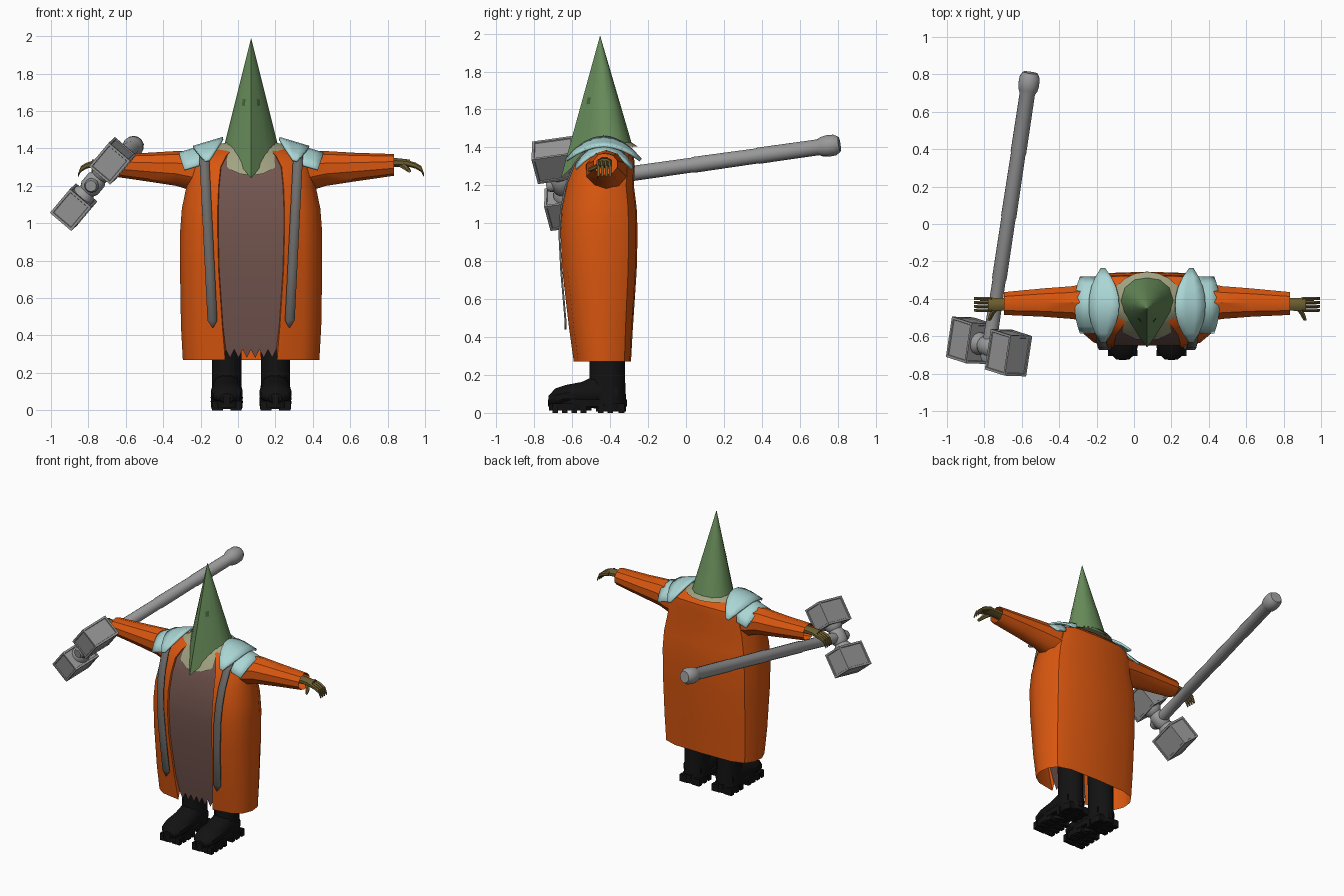
import bpy, bmesh, math
from mathutils import Vector, Matrix

cube = bpy.data.objects.get("Cube")
if cube:
    bpy.data.objects.remove(cube, do_unlink=True)

CX, CY = 0.07, -0.43
X, Y, Z = Vector((1, 0, 0)), Vector((0, 1, 0)), Vector((0, 0, 1))


def material(name, *rgb):
    m = bpy.data.materials.new(name)
    m.use_nodes = True
    m.diffuse_color = (*rgb, 1)
    m.node_tree.nodes["Principled BSDF"].inputs["Base Color"].default_value = (*rgb, 1)
    return m


ORANGE = material("orange cloth", 0.70, 0.095, 0.005)
BROWN = material("brown cloth", 0.17, 0.09, 0.077)
GREEN = material("green cloth", 0.14, 0.27, 0.105)
DARK = material("dark green", 0.06, 0.13, 0.045)
CYAN = material("pale cyan", 0.40, 0.67, 0.66)
BEIGE = material("beige cloth", 0.36, 0.36, 0.22)
STRAP = material("strap grey", 0.16, 0.155, 0.15)
METAL = material("hammer grey", 0.32, 0.32, 0.32)
OLIVE = material("olive skin", 0.15, 0.11, 0.03)
BLACK = material("black leather", 0.006, 0.006, 0.006)


def finish(name, bm, *mats, angle=35):
    bmesh.ops.recalc_face_normals(bm, faces=bm.faces)
    me = bpy.data.meshes.new(name)
    bm.to_mesh(me)
    bm.free()
    for m in mats:
        me.materials.append(m)
    me.shade_smooth()
    me.set_sharp_from_angle(angle=math.radians(angle))
    ob = bpy.data.objects.new(name, me)
    bpy.context.collection.objects.link(ob)
    return ob


def loft(rings, caps=(), closed=True):
    """Bridge equal-length rings of points with quads."""
    bm = bmesh.new()
    vs = [[bm.verts.new(p) for p in r] for r in rings]
    n = len(vs[0])
    for a, b in zip(vs, vs[1:]):
        for i in range(n if closed else n - 1):
            j = (i + 1) % n
            bm.faces.new((a[i], a[j], b[j], b[i]))
    for c in caps:
        bm.faces.new(vs[c])
    return bm


def tube(name, mat, path, radii, u, v, sides=12, caps=(0, -1), angle=35):
    """Elliptical sections spanned by u and v along a path."""
    rings = []
    for p, (a, b) in zip(path, radii):
        turns = [2 * math.pi * (i + 0.5) / sides for i in range(sides)]
        rings.append([Vector(p) + u * a * math.cos(t) + v * b * math.sin(t) for t in turns])
    return finish(name, loft(rings, caps), mat, angle=angle)


def thicken(ob, t):
    mod = ob.modifiers.new("thickness", "SOLIDIFY")
    mod.thickness = t
    mod.offset = 0


# Robe: height, half width, front y, back y, half width of the front panel
ROBE = [(0.27, 0.365, -0.58, -0.29, 0.135), (0.45, 0.375, -0.605, -0.28, 0.15),
        (0.75, 0.38, -0.64, -0.26, 0.17), (0.95, 0.38, -0.65, -0.255, 0.175),
        (1.08, 0.37, -0.64, -0.26, 0.175), (1.2, 0.345, -0.615, -0.275, 0.17),
        (1.3, 0.325, -0.58, -0.27, 0.16), (1.36, 0.29, -0.54, -0.275, 0.13),
        (1.4, 0.2, -0.49, -0.31, 0.09), (1.415, 0.1, -0.46, -0.36, 0.05)]
PANEL = 6
SIDE = [(0.75, 0.04), (0.92, 0.18), (1, 0.42), (0.98, 0.68), (0.87, 0.88), (0.62, 0.98)]


def robe_ring(z, hx, yf, yb, pw):
    half = []
    for k in range(PANEL + 1):
        hem = z + (0.055 if k % 2 == 0 else 0.01) if z < 0.3 else z
        half.append((pw * k / PANEL, yf, hem))
    half.append((pw + 0.004, yf - 0.012, z))
    half += [(hx * fx, yf + (yb - yf) * fy, z) for fx, fy in SIDE]
    ring = half + [(0, yb, z)] + [(-x, y, h) for x, y, h in half[:0:-1]]
    return [(CX + x, y, h) for x, y, h in ring]


bm = loft([robe_ring(*r) for r in ROBE], caps=(-1,))
count = len(robe_ring(*ROBE[0]))
for i, f in enumerate(bm.faces):
    col = i % count
    f.material_index = int(col < PANEL or col >= count - PANEL)
finish("robe", bm, ORANGE, BROWN)


def front_y(z):
    for a, b in zip(ROBE, ROBE[1:]):
        if a[0] <= z <= b[0]:
            return a[2] + (b[2] - a[2]) * (z - a[0]) / (b[0] - a[0])
    return ROBE[0][2]


# Collar around the neck, dipping at the front
rings = []
for rx, ry, top, dip in [(0.2, 0.185, 1.405, 0.15), (0.16, 0.155, 1.425, 0.11), (0.09, 0.08, 1.44, 0.02)]:
    ring = []
    for i in range(20):
        t = 2 * math.pi * i / 20
        ring.append((CX + rx * math.sin(t), -0.44 - ry * math.cos(t),
                     top - dip * max(0, math.cos(t)) ** 1.3))
    rings.append(ring)
finish("collar", loft(rings, caps=(-1,)), BEIGE)

# Pointed hood with a front ridge
apex = Vector((0, -0.453, 1.99))
half = [Vector(p) for p in [(0, -0.66, 1.24), (0.045, -0.6, 1.295), (0.09, -0.535, 1.355),
        (0.125, -0.47, 1.41), (0.14, -0.41, 1.43), (0.12, -0.34, 1.42),
        (0.07, -0.295, 1.41), (0, -0.28, 1.4)]]
rim = half + [Vector((-p.x, p.y, p.z)) for p in half[-2:0:-1]]
shift = X * CX
rings = [[p.lerp(apex, t) + shift for p in rim] for t in (0, 0.35, 0.7, 0.998)]
finish("hood", loft(rings, caps=(-1,)), GREEN, angle=40)

for s in (1, -1):
    side = "left" if s > 0 else "right"

    def at(x, y, z):
        return Vector((CX + s * x, y, z))

    # Eye slits, thin plates on the hood
    bm = bmesh.new()
    quad = []
    for a, t in [(0.25, 0.465), (0.85, 0.44), (0.85, 0.495), (0.25, 0.52)]:
        p = half[1].lerp(half[2], a).lerp(apex, t)
        quad.append(bm.verts.new(at(p.x + 0.003, p.y - 0.003, p.z)))
    bm.faces.new(quad)
    finish(side + "_eye_slit", bm, DARK)

    # Hanging strap with a pointed end
    rings = []
    for z in (1.38, 1.32, 1.2, 1.08, 0.95, 0.75, 0.48, 0.44):
        mid = 0.205 + 0.045 * (z - 0.44) / 0.9
        w = 0.002 if z == 0.44 else 0.026
        y = min(front_y(z) - 0.018, -0.635 if z < 0.7 else 0)
        rings.append([at(mid - w, y, z), at(mid + w, y, z)])
    thicken(finish(side + "_strap", loft(rings, closed=False), STRAP), 0.01)

    # Two overlapping shoulder plates, arched front to back
    for part, x0, x1, tip, lift, y0, y1 in [("inner", 0.15, 0.31, 0.235, 0.012, -0.63, -0.24),
                                            ("outer", 0.23, 0.385, 0.33, 0, -0.58, -0.285)]:
        rings = []
        for i in range(9):
            k = i / 4 - 1
            pull = abs(k) ** 2.2 * (0.85 if part == "inner" else 0.5)
            row = []
            for j in range(4):
                x = x0 + (x1 - x0) * j / 3
                x += (tip - x) * pull
                z = 1.44 + lift - 0.3 * (x - 0.16) - 0.095 * k * k
                row.append(at(x, (y0 + y1) / 2 + k * (y1 - y0) / 2, z))
            rings.append(row)
        thicken(finish(f"{side}_{part}_shoulder_plate", loft(rings, closed=False), CYAN), 0.014)

    # Sleeve, open at the cuff
    tube(side + "_sleeve", ORANGE,
         [at(0.2, -0.42, 1.27), at(0.32, -0.42, 1.28), at(0.4, -0.42, 1.293),
          at(0.55, -0.42, 1.3), at(0.765, -0.425, 1.312)],
         [(0.12, 0.11), (0.11, 0.105), (0.092, 0.093), (0.08, 0.077), (0.064, 0.058)],
         Y, Z, sides=10, caps=())

    # Hand: palm, four drooping fingers, thumb
    tube(side + "_palm", OLIVE, [at(0.66, CY, 1.315), at(0.77, CY, 1.325), at(0.85, CY, 1.32)],
         [(0.033, 0.025), (0.036, 0.026), (0.04, 0.022)], Y, Z, sides=8)
    for i in range(4):
        y = CY + (i - 1.5) * 0.021
        tube(f"{side}_finger_{i + 1}", OLIVE,
             [at(0.83, y, 1.322), at(0.88, y, 1.308), at(0.91, y, 1.29), at(0.925, y, 1.255)],
             [(0.011, 0.017), (0.011, 0.016), (0.01, 0.016), (0.008, 0.01)], Y, Z, sides=6)
    tube(side + "_thumb", OLIVE, [at(0.8, -0.445, 1.315), at(0.83, -0.48, 1.295), at(0.845, -0.515, 1.28)],
         [(0.02, 0.014), (0.016, 0.014), (0.01, 0.01)], X, Z, sides=6)

    # Leg and boot
    tube(side + "_leg", BLACK, [at(0.13, -0.415, z) for z in (0.05, 0.14, 0.25, 0.45)],
         [(0.084, 0.1), (0.08, 0.095), (0.08, 0.093), (0.082, 0.095)], X, Y, sides=14)
    tube(side + "_boot_foot", BLACK,
         [at(0.13, y, z) for y, z in [(-0.36, 0.1), (-0.48, 0.11), (-0.55, 0.1), (-0.63, 0.09),
                                      (-0.69, 0.08), (-0.725, 0.065)]],
         [(0.075, 0.07), (0.08, 0.09), (0.084, 0.065), (0.088, 0.06), (0.075, 0.05), (0.035, 0.025)],
         X, Z, sides=12)
    for part, y, ry, z0, z1 in [("sole", -0.52, 0.212, 0.035, 0.07), ("tread", -0.61, 0.115, 0.012, 0.05),
                                ("heel", -0.395, 0.08, 0.008, 0.05)]:
        tube(f"{side}_boot_{part}", BLACK, [at(0.13, y, z0), at(0.13, y, z1)],
             [(0.084, ry), (0.088, ry)], X, Y, sides=16)
    bm = bmesh.new()
    for y in (-0.34, -0.4, -0.45, -0.54, -0.59, -0.64, -0.69):
        for x in (0.08, 0.18):
            m = Matrix.Translation(at(x, y, 0.025)) @ Matrix.Diagonal((0.06, 0.03, 0.05, 1))
            bmesh.ops.create_cube(bm, size=1, matrix=m)
    finish(side + "_boot_lugs", bm, BLACK)

# Hammer frame: shaft direction, head direction and the one across both
hub = Vector((-0.775, -0.655, 1.21))
shaft = Vector((0.215, 1.42, 0.2)).normalized()
head = Vector((0.62, -0.24, 0.74))
head = (head - shaft * head.dot(shaft)).normalized()
across = shaft.cross(head)

handle = [(-0.08, 0.03), (-0.06, 0.038), (0.1, 0.038), (0.36, 0.036), (0.37, 0.04), (0.7, 0.039),
          (0.71, 0.042), (1.05, 0.04), (1.06, 0.043), (1.38, 0.042), (1.4, 0.052),
          (1.43, 0.057), (1.47, 0.055), (1.495, 0.04)]
tube("hammer_handle", METAL, [hub + shaft * d for d, r in handle], [(r, r) for d, r in handle],
     head, across, sides=14)
neck = [(-0.1, 0.062), (-0.07, 0.06), (-0.05, 0.045), (-0.03, 0.056), (0.03, 0.056),
        (0.05, 0.045), (0.07, 0.06), (0.1, 0.062)]
tube("hammer_neck", METAL, [hub + head * d for d, r in neck], [(r, r) for d, r in neck],
     shaft, across, sides=14)

# Hammer blocks with sunken panels
for s, label in ((1, "upper"), (-1, "lower")):
    m = Matrix((head * 0.17, shaft * 0.22, across * 0.15)).transposed().to_4x4()
    m.translation = hub + head * 0.165 * s
    bm = bmesh.new()
    bmesh.ops.create_cube(bm, size=1, matrix=m)
    bmesh.ops.recalc_face_normals(bm, faces=bm.faces)
    bmesh.ops.inset_individual(bm, faces=bm.faces[:], thickness=0.018)
    panels = [f for f in bm.faces if all(len(v.link_edges) == 4 or len(v.link_faces) == 3
              for v in f.verts) and f.calc_area() > 0.012]
    bmesh.ops.inset_individual(bm, faces=panels, thickness=0.003, depth=-0.006)
    finish(f"hammer_{label}_block", bm, METAL, angle=20)
